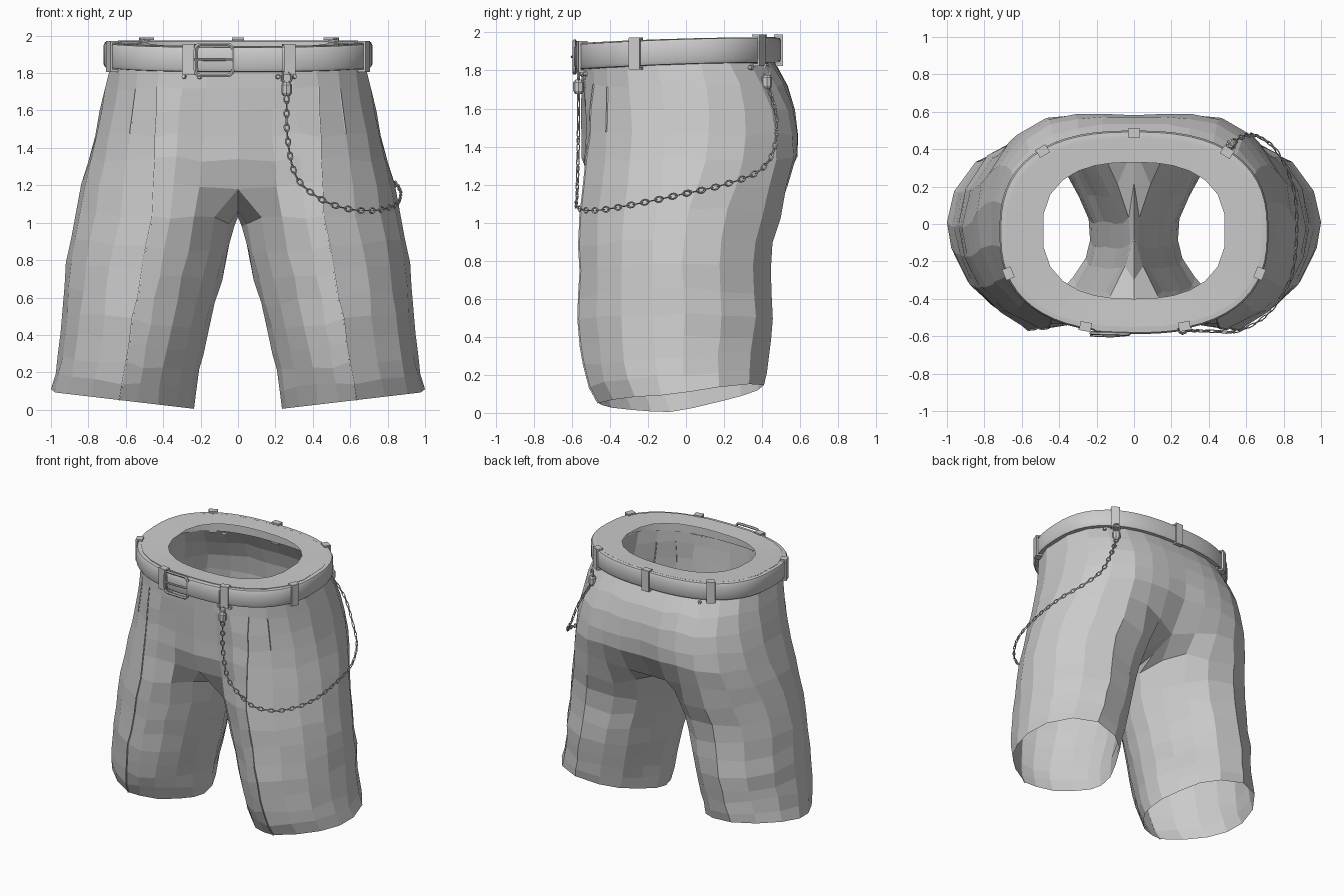
import bpy, bmesh, math, random
from mathutils import Vector, Matrix

if "Cube" in bpy.data.objects:
    bpy.data.objects.remove(bpy.data.objects["Cube"])

random.seed(4)


def finish(name, bm, smooth=False):
    bmesh.ops.recalc_face_normals(bm, faces=bm.faces)
    me = bpy.data.meshes.new(name)
    bm.to_mesh(me)
    bm.free()
    ob = bpy.data.objects.new(name, me)
    bpy.context.collection.objects.link(ob)
    if smooth:
        bpy.ops.object.select_all(action='DESELECT')
        bpy.context.view_layer.objects.active = ob
        ob.select_set(True)
        bpy.ops.object.shade_smooth_by_angle(angle=math.radians(35))
    return ob


def bridge(bm, a, b, closed=True):
    n = len(a)
    for i in range(n if closed else n - 1):
        j = (i + 1) % n
        bm.faces.new((a[i], a[j], b[j], b[i]))


def tube(bm, pts, r, closed=False, sides=5):
    """Sweep a small polygon along a list of points."""
    pts = [Vector(p) for p in pts]
    n, rings, ref = len(pts), [], None
    for i, p in enumerate(pts):
        if closed:
            t = pts[(i + 1) % n] - pts[i - 1]
        else:
            t = pts[min(i + 1, n - 1)] - pts[max(i - 1, 0)]
        t.normalize()
        if ref is None:
            ref = t.orthogonal()
            if closed:
                ref = (pts[1] - p).cross(pts[2] - p)
        s = (ref - t * ref.dot(t)).normalized()
        ref, q = s, t.cross(s)
        rings.append([bm.verts.new(p + r * (s * math.cos(k * math.tau / sides) + q * math.sin(k * math.tau / sides)))
                      for k in range(sides)])
    for a, b in zip(rings, rings[1:]):
        bridge(bm, a, b)
    if closed:
        bridge(bm, rings[-1], rings[0])
    else:
        bm.faces.new(rings[0])
        bm.faces.new(rings[-1])


def box(bm, mat, size):
    bmesh.ops.create_cube(bm, size=1, matrix=mat @ Matrix.Diagonal((*size, 1)))


# Waist outline (slightly squared ellipse): angle 0 is the front, pi is the back
def squared(a):
    s, c = math.sin(a), math.cos(a)
    return math.copysign(abs(s) ** .8, s), math.copysign(abs(c) ** .8, c)


def waist(a, off, z):
    s, c = squared(a)
    return Vector(((.69 + off) * s, -.04 - (.51 + off) * c, z - .035 * ((1 + c) / 2) ** 2))


# Shorts: half body from waist rows, split at the crotch into leg rings
K = 13
leg_shape = [(.12, .20), (.25, .08), (.40, .02), (.52, 0), (.72, .09), (.88, .22), (.97, .38), (1, .54),
             (.95, .73), (.80, .91), (.58, 1), (.34, .96), (.18, .86), (.08, .70), (.01, .56), (0, .43), (.03, .32)]
# fuller seat where the hips keep one volume
hip_shape = leg_shape[:K + 1]
hip_shape[0], hip_shape[K] = (0, .01), (0, .95)
hip_shape[11:13] = [(.37, 1), (.19, .985)]
# z, half width, front y, back y, blend towards the leg shape
hip_rows = [(1.97, .49, -.40, .33, 0), (1.975, .69, -.55, .47, 0), (1.84, .69, -.55, .47, 0),
            (1.72, .712, -.55, .54, .1), (1.6, .74, -.555, .585, .25), (1.47, .768, -.555, .605, .4),
            (1.34, .80, -.555, .595, .55), (1.2, .835, -.555, .545, .75)]
# z, inner x, outer x, front y, back y
leg_rows = [(1.07, .02, .865, -.56, .50), (.92, .055, .895, -.56, .455), (.78, .09, .915, -.56, .445),
            (.65, .125, .925, -.56, .455), (.52, .155, .935, -.56, .455), (.4, .185, .945, -.55, .445),
            (.29, .21, .96, -.535, .43), (.19, .225, .98, -.51, .42), (.095, .235, 1.0, -.46, .41)]
rings = []
for z, w, yf, yb, b in hip_rows:
    ring = []
    for i in range(K + 1):
        s, c = squared(math.pi * i / K - .16 * math.sin(math.tau * i / K))
        u, v = s, .5 - .5 * c
        lu, lv = hip_shape[i]
        u, v = u + (lu - u) * b, v + (lv - v) * b
        dip = .03 * (1 - v) ** 2 if z > 1.8 else 0
        ring.append(Vector((0 if i in (0, K) else w * u, yf + v * (yb - yf), z - dip)))
    rings.append(ring)
# crotch: seam from front to back, sagging between the legs
last = rings[-1]
last[0] = Vector((0, -.48, 1.18))
last[11] += Vector((0, -.01, 0))
last[12] += Vector((0, -.05, -.03))
last[K] = Vector((0, .42, 1.12))
last += [Vector((0, .22, 1.05)), Vector((0, -.06, 1.03)), Vector((0, -.30, 1.06))]
for k, (z, x0, x1, yf, yb) in enumerate(leg_rows):
    ring = []
    for i, (u, v) in enumerate(leg_shape):
        low = max(0, 1 - (z - .1) / .4)
        p = Vector((x0 + u * (x1 - x0), yf + v * (yb - yf), z - .09 * (1 - u) + .16 * low * max(0, v - .45)))
        if k == 0 and i in (0, 1, 12, 13):     # soften the fold under the front and seat
            p.y += .03 if i > 5 else -.03
            p.z += .03
        ring.append(p)
    rings.append(ring)
# cloth unevenness
for ring in rings[3:-1]:
    for p in ring:
        if p.x > .04:
            p += Vector((random.uniform(-.006, .006), random.uniform(-.006, .006), random.uniform(-.015, .015)))
bm = bmesh.new()
vr = [[bm.verts.new(p) for p in ring] for ring in rings]
H = len(hip_rows)
for k in range(len(vr) - 1):
    if k < H - 1:
        bridge(bm, vr[k], vr[k + 1][:K + 1], False)
    else:
        bridge(bm, vr[k], vr[k + 1])
shorts = finish("shorts", bm)
mir = shorts.modifiers.new("mirror", 'MIRROR')
mir.use_clip = True
mir.merge_threshold = .0005

# Front creases and pocket slits
bm = bmesh.new()
for s in (-1, 1):
    for col, r0, r1 in ((3, 3, len(rings)), (4, 3, 6)):
        tube(bm, [(s * ring[col].x, ring[col].y - .002, ring[col].z) for ring in rings[r0:r1]], .005, sides=4)
finish("crease_seams", bm)

# Belt
prof = [(-.01, 1.84), (.022, 1.843), (.03, 1.86), (.03, 1.955), (.022, 1.972), (-.01, 1.975)]


def band(bm, a0, a1, n, off, closed=False):
    secs = [[bm.verts.new(waist(a0 + (a1 - a0) * i / n, o + off, z)) for o, z in prof]
            for i in range(n if closed else n + 1)]
    for a, b in zip(secs, secs[1:]):
        bridge(bm, a, b)
    if closed:
        bridge(bm, secs[-1], secs[0])
    else:
        bm.faces.new(secs[0])
        bm.faces.new(secs[-1])


bm = bmesh.new()
band(bm, 0, math.tau, 56, 0, True)
finish("belt", bm, True)
bm = bmesh.new()
band(bm, -.22, .25, 8, .008)
finish("belt_tail", bm, True)


# Frame on the waist: local x along the belt, y outward, z up
def frame(a, off, z):
    p = waist(a, off, z)
    t = waist(a + .02, off, z) - waist(a - .02, off, z)
    t.z = 0
    t.normalize()
    m = Matrix((t, Vector((t.y, -t.x, 0)), Vector((0, 0, 1)))).transposed().to_4x4()
    return Matrix.Translation(p) @ m


# Belt loops
bm = bmesh.new()
for a in (-.29, .305, -1.22, 1.22, -2.46, 2.44, math.pi):
    box(bm, frame(a, .034, 1.907), (.062, .012, .165))
    for z in (1.830, 1.984):
        box(bm, frame(a, .015, z), (.062, .046, .012))
finish("belt_loops", bm)

# Buckle: rounded frame and prong
bm = bmesh.new()
pts = []
for cx, cz, a0 in ((-.055, 1.925, 0), (-.2, 1.925, 90), (-.2, 1.815, 180), (-.055, 1.815, 270)):
    for d in (0, 30, 60, 90):
        a = math.radians(a0 + d)
        x = cx + .028 * math.cos(a)
        pts.append((x, -.588 + .1 * x * x, cz + .028 * math.sin(a)))
tube(bm, pts, .010, True, 6)
tube(bm, [(-.03, -.592, 1.87), (-.12, -.6, 1.872), (-.235, -.595, 1.87)], .007, sides=6)
finish("buckle", bm, True)

# Rivets below the belt
bm = bmesh.new()
for a in (-.34, -.22, .23, .36, -2.6, 2.3):
    m = frame(a, .008 if abs(a) < 1 else .02, 1.815)
    bmesh.ops.create_cone(bm, cap_ends=True, segments=8, radius1=.014, radius2=.01, depth=.02,
                          matrix=m @ Matrix.Rotation(-math.pi / 2, 4, 'X'))
finish("rivets", bm)

# Wallet chain: links spaced evenly along a smooth hanging path
path = [(.26, -.565, 1.66), (.265, -.566, 1.45), (.31, -.57, 1.25), (.42, -.573, 1.14), (.56, -.57, 1.08),
        (.72, -.475, 1.065), (.84, -.28, 1.095), (.87, -.02, 1.15), (.85, .2, 1.2), (.77, .38, 1.27),
        (.68, .46, 1.38), (.605, .475, 1.55), (.53, .44, 1.70)]
P = [Vector(p) for p in path]
P = [2 * P[0] - P[1]] + P + [2 * P[-1] - P[-2]]
fine = []
for a, b, c, d in zip(P, P[1:], P[2:], P[3:]):
    for k in range(20):
        t = k / 20
        fine.append(.5 * (2 * b + (c - a) * t + (2 * a - 5 * b + 4 * c - d) * t * t + (3 * b - a - 3 * c + d) * t ** 3))
fine.append(P[-2])


def link(bm, p, t, side, half_len, half_wid, r):
    s = (side - t * side.dot(t)).normalized()
    tube(bm, [p + t * half_len * math.cos(k * math.tau / 8 + .39) + s * half_wid * math.sin(k * math.tau / 8 + .39)
              for k in range(8)], r, True, 4)


bm = bmesh.new()
run, nxt, count = 0, 0, 0
for p, q in zip(fine, fine[1:]):
    seg = (q - p).length
    while nxt <= run + seg:
        pos, t = p.lerp(q, (nxt - run) / seg), (q - p).normalized()
        out = Vector((pos.x * .8, pos.y, 0)).normalized()
        if count % 2:
            link(bm, pos, t, out, .030, .007, .003)
        else:
            link(bm, pos, t, out.cross(t), .022, .014, .0045)
        nxt += .038
        count += 1
    run += seg
finish("chain_links", bm)

# Chain clasps: swivel body, collar and hook ring at both ends
bm = bmesh.new()
for x, y, z in ((.26, -.565, 1.715), (.52, .425, 1.74)):
    side = Vector((1, 0, 0)) if y < 0 else Vector((.75, -.66, 0))
    for dz, r1, r2, h in ((0, .028, .028, .045), (.03, .028, .016, .015), (-.03, .018, .028, .016)):
        bmesh.ops.create_cone(bm, cap_ends=True, segments=8, radius1=r1, radius2=r2, depth=h,
                              matrix=Matrix.Translation((x, y, z + dz)))
    link(bm, Vector((x, y, z + .06)), Vector((0, 0, 1)), side, .032, .026, .007)
finish("chain_clasps", bm)
